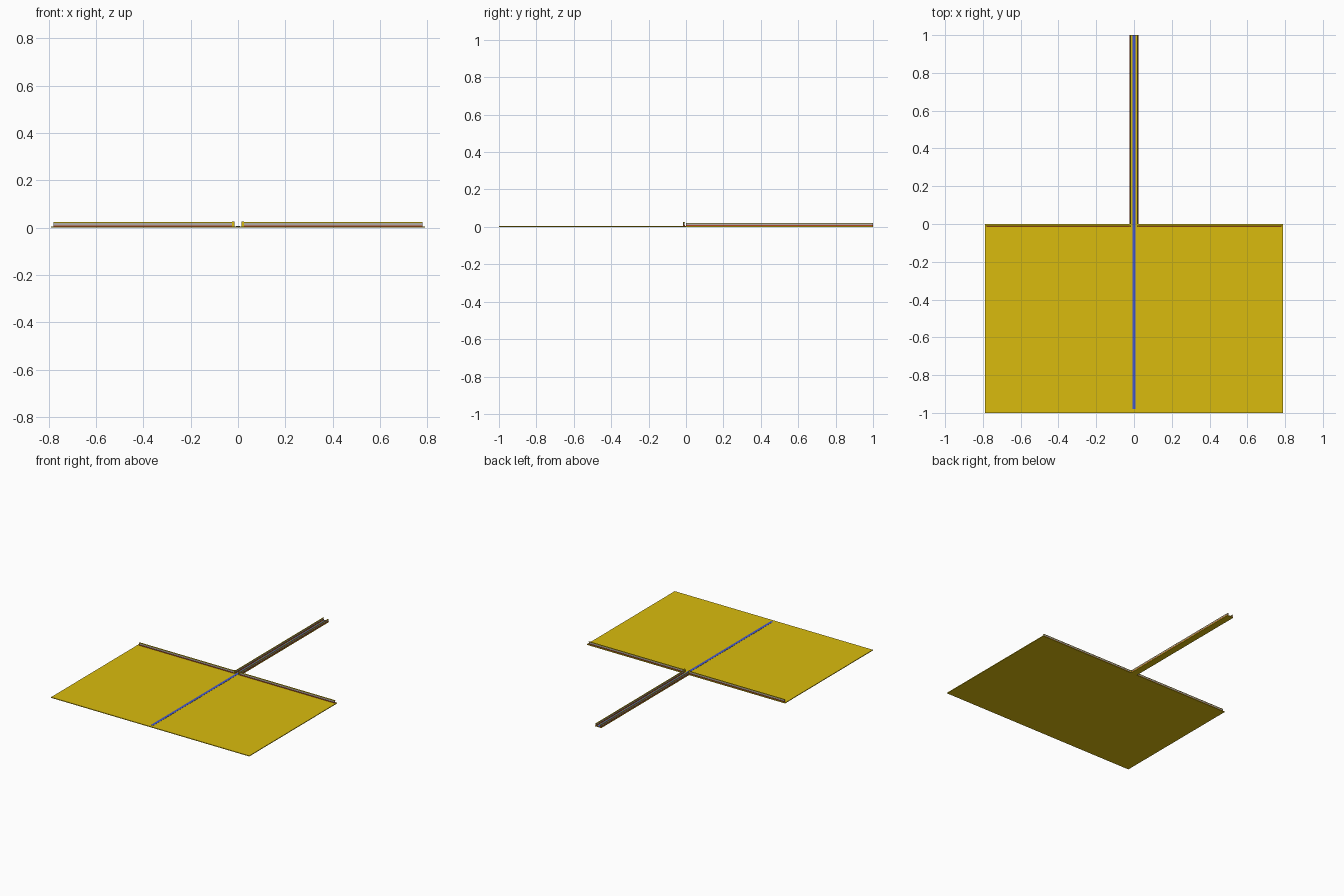
import bpy

if "Cube" in bpy.data.objects:
    bpy.data.objects.remove(bpy.data.objects["Cube"])


def material(name, color):
    m = bpy.data.materials.new(name)
    m.diffuse_color = (*color, 1)
    m.use_nodes = True
    m.node_tree.nodes["Principled BSDF"].inputs["Base Color"].default_value = m.diffuse_color
    return m


YELLOW = material("yellow", (0.70, 0.50, 0.004))
BLUE = material("blue", (0.06, 0.10, 0.62))
RED = material("red", (0.45, 0.06, 0.02))
GREY = material("grey", (0.45, 0.43, 0.40))


def box(name, x0, x1, y0, y1, z0, z1, mat):
    bpy.ops.mesh.primitive_cube_add(size=1, location=((x0+x1)/2, (y0+y1)/2, (z0+z1)/2))
    o = bpy.context.object
    o.name = name
    o.scale = (x1-x0, y1-y0, z1-z0)
    bpy.ops.object.transform_apply(location=False, rotation=False, scale=True)
    o.data.materials.append(mat)
    return o


# Wide deck, narrow walkway and the blue centre stripe
box("deck", -0.79, 0.79, -1, 0, 0, 0.005, YELLOW)
box("walkway", -0.025, 0.025, 0, 1, 0, 0.005, YELLOW)
box("centre_stripe", -0.009, 0.009, -0.98, 1, 0.005, 0.006, BLUE)

for side, s in (("left", -1), ("right", 1)):
    def mirrored(name, a, b, *rest):
        box(f"{side}_{name}", min(s*a, s*b), max(s*a, s*b), *rest)

    # Parapet along the back edge of the deck: red base, grey wall, yellow cap
    mirrored("deck_base", 0.02, 0.78, -0.015, -0.005, 0.005, 0.010, RED)
    mirrored("deck_wall", 0.02, 0.78, -0.0125, -0.0075, 0.010, 0.020, GREY)
    mirrored("deck_cap", 0.02, 0.78, -0.014, -0.006, 0.020, 0.023, YELLOW)

    # Parapet along the walkway
    mirrored("walkway_base", 0.015, 0.023, 0, 1, 0.005, 0.010, RED)
    mirrored("walkway_wall", 0.017, 0.021, 0, 1, 0.010, 0.018, GREY)
    mirrored("walkway_cap", 0.016, 0.022, 0, 1, 0.018, 0.021, YELLOW)

    # Corner post where the parapets meet
    mirrored("corner_post", 0.015, 0.025, -0.017, -0.007, 0.005, 0.027, YELLOW)
